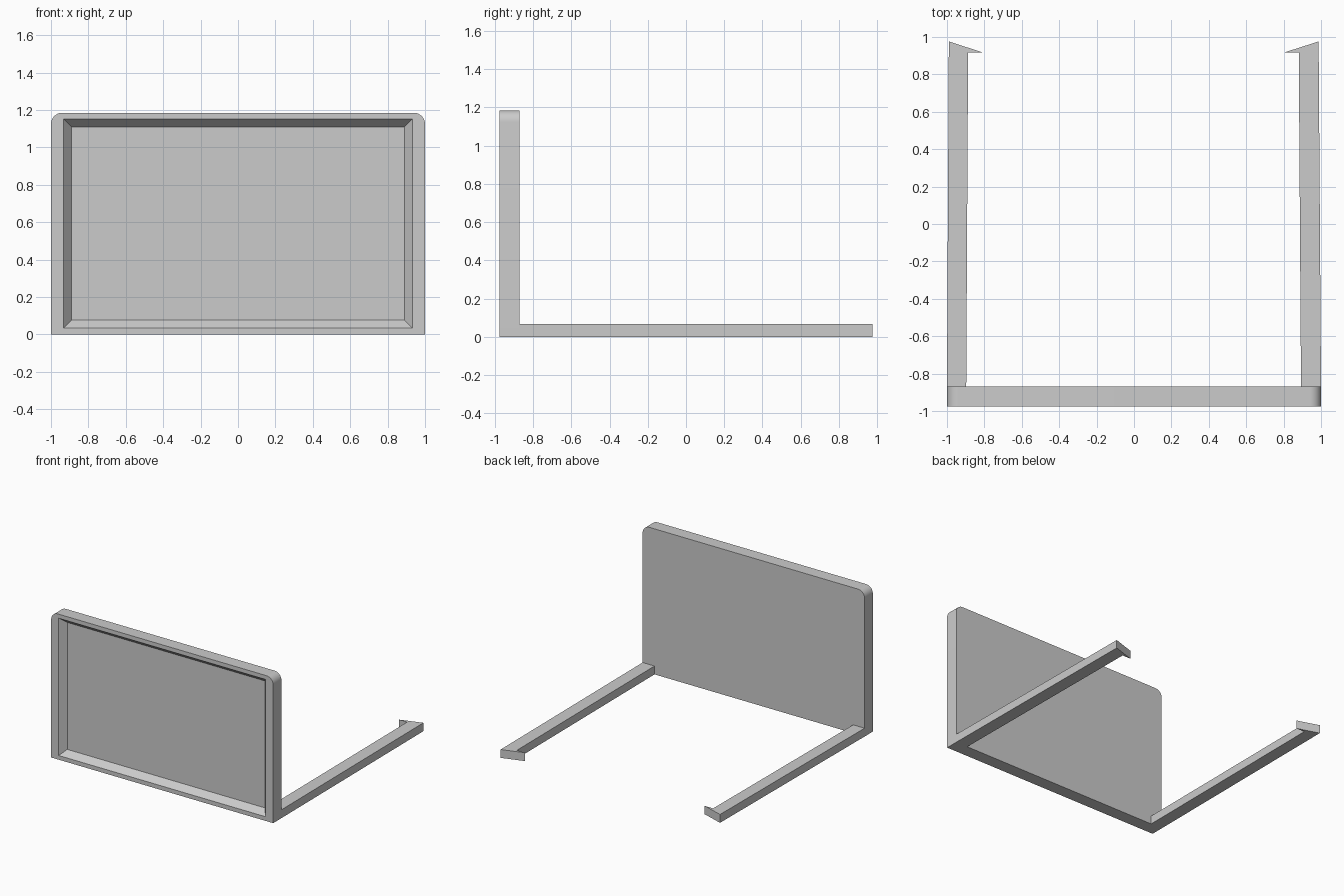
import bpy, bmesh
from math import sin, cos, pi

cube = bpy.data.objects.get("Cube")
if cube:
    bpy.data.objects.remove(cube, do_unlink=True)

grey = bpy.data.materials.new("light grey")
grey.use_nodes = True
grey.diffuse_color = (0.6, 0.6, 0.6, 1)
grey.node_tree.nodes["Principled BSDF"].inputs["Base Color"].default_value = (0.6, 0.6, 0.6, 1)

FRONT, BACK, TOP = -0.976, -0.87, 1.185
ARM_END, ARM_HEIGHT = 0.976, 0.068


def finish(bm, name):
    bmesh.ops.recalc_face_normals(bm, faces=bm.faces)
    mesh = bpy.data.meshes.new(name)
    bm.to_mesh(mesh)
    bm.free()
    mesh.materials.append(grey)
    obj = bpy.data.objects.new(name, mesh)
    bpy.context.collection.objects.link(obj)
    return obj


def loop(bm, points):
    return [bm.verts.new(p) for p in points]


def bridge(bm, a, b):
    for i in range(len(a)):
        j = (i + 1) % len(a)
        bm.faces.new((a[i], a[j], b[j], b[i]))


def rectangle(half_width, low, high, y):
    return [(-half_width, y, low), (half_width, y, low),
            (half_width, y, high), (-half_width, y, high)]


# Panel: square bottom corners, rounded top corners, sloped recess in front
def panel_outline(y, radius=0.06, steps=8):
    points = [(-1, y, 0), (1, y, 0)]
    for start, side in ((0, 1), (pi / 2, -1)):
        for i in range(steps + 1):
            a = start + pi / 2 * i / steps
            points.append((side * (1 - radius) + radius * cos(a), y,
                           TOP - radius + radius * sin(a)))
    return points


bm = bmesh.new()
front = loop(bm, panel_outline(FRONT))
back = loop(bm, panel_outline(BACK))
rim = loop(bm, rectangle(0.932, 0.034, 1.152, FRONT))
floor = loop(bm, rectangle(0.89, 0.076, 1.11, FRONT + 0.05))
bridge(bm, front, back)
bridge(bm, rim, floor)
bm.faces.new(back)
bm.faces.new(floor)
border = [e for e in bm.edges if all(v in front for v in e.verts)
          or all(v in rim for v in e.verts)]
bmesh.ops.triangle_fill(bm, use_beauty=True, edges=border, normal=(0, -1, 0))
panel = finish(bm, "panel")
bpy.ops.object.select_all(action='DESELECT')
panel.select_set(True)
bpy.context.view_layer.objects.active = panel
bpy.ops.object.shade_smooth_by_angle(angle=pi / 6)


# Arms: slightly converging bars, each ending in an inward barbed hook
def arm(name, side, front_out, front_in, back_out, back_in, tip):
    plan = [(front_out, BACK), (back_out, ARM_END), (tip, 0.918),
            (back_in, 0.918), (front_in, BACK)]
    bm = bmesh.new()
    low = loop(bm, [(side * x, y, 0) for x, y in plan])
    high = loop(bm, [(side * x, y, ARM_HEIGHT) for x, y in plan])
    bridge(bm, low, high)
    bm.faces.new(low)
    bm.faces.new(high)
    finish(bm, name)


arm("left_arm", 1, 1.0, 0.893, 0.987, 0.881, 0.806)
arm("right_arm", -1, 1.0, 0.897, 0.99, 0.887, 0.811)
